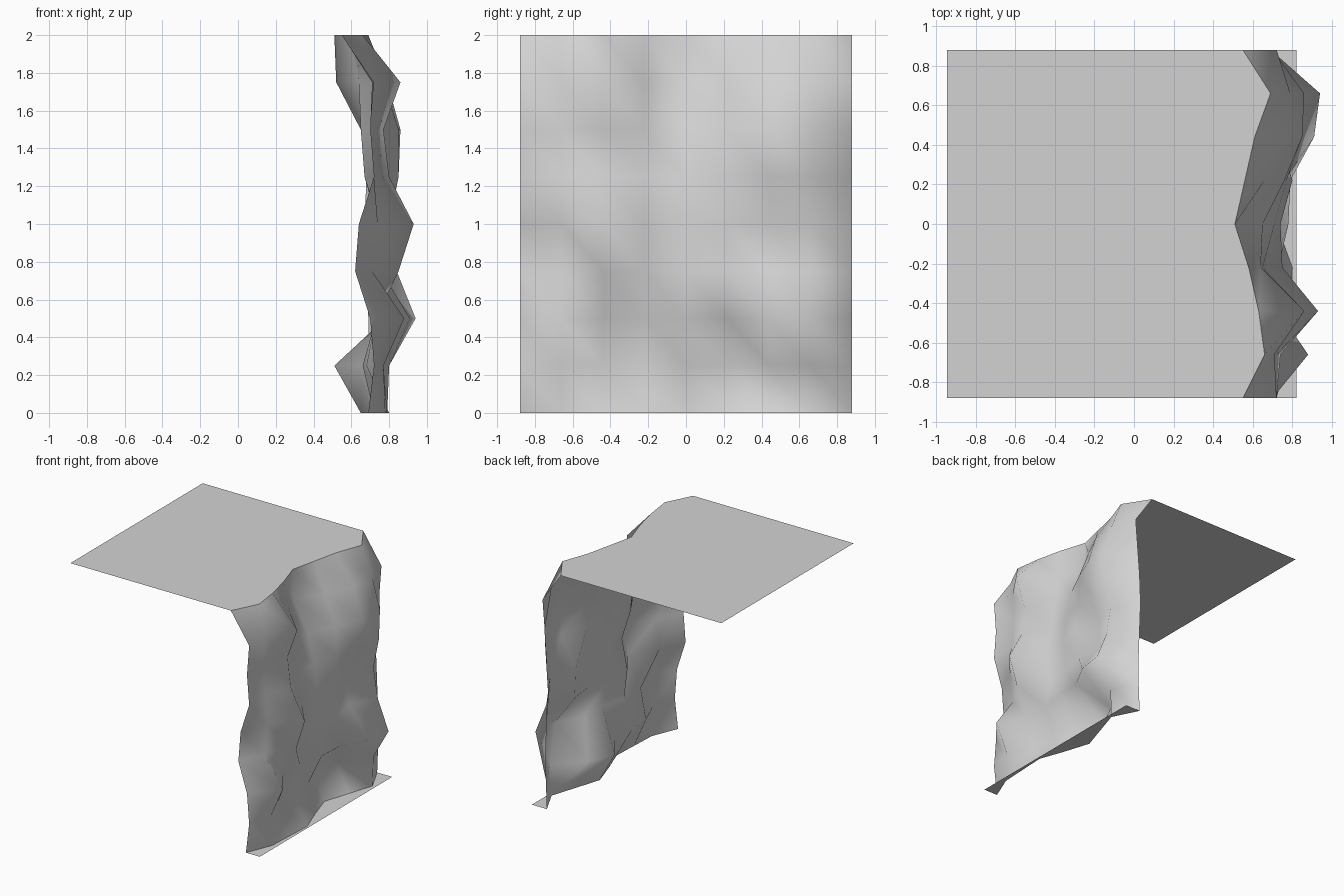
import bpy
import bmesh

cube = bpy.data.objects.get("Cube")
if cube:
    bpy.data.objects.remove(cube, do_unlink=True)

# One plain stone material
stone = bpy.data.materials.new("grey_stone")
stone.use_nodes = True
grey = (0.65, 0.65, 0.65, 1)
stone.diffuse_color = grey
stone.node_tree.nodes["Principled BSDF"].inputs["Base Color"].default_value = grey

# Cliff proportions
HALF_DEPTH = 0.88
HEIGHT = 2.0
BACK_X = -0.945
FOOT_X = 0.82
CELLS = 8

# Outward bulge of the rock in hundredths: rows from foot to rim, front to back
BULGE = [
    [69, 78, 79, 80, 72, 65, 72, 79, 68],
    [72, 77, 68, 66, 66, 51, 61, 80, 69],
    [70, 88, 73, 73, 78, 79, 91, 94, 69],
    [62, 71, 85, 70, 72, 76, 73, 84, 68],
    [64, 74, 93, 75, 74, 80, 72, 80, 67],
    [72, 72, 80, 67, 71, 77, 85, 85, 68],
    [70, 70, 77, 65, 65, 76, 85, 86, 70],
    [72, 71, 86, 64, 52, 66, 77, 79, 72],
    [55, 66, 63, 58, 51, 56, 61, 69, 55],
]


def depth_at(i):
    return HALF_DEPTH * (2 * i / CELLS - 1)


def add_object(name, bm, smooth):
    mesh = bpy.data.meshes.new(name)
    for face in bm.faces:
        face.smooth = smooth
    bm.to_mesh(mesh)
    bm.free()
    mesh.materials.append(stone)
    obj = bpy.data.objects.new(name, mesh)
    bpy.context.collection.objects.link(obj)
    return obj


def add_rock_wall():
    """Rough vertical sheet, each cell split along the same diagonal."""
    bm = bmesh.new()
    grid = [[bm.verts.new((x / 100, depth_at(i), HEIGHT * j / CELLS))
             for i, x in enumerate(row)] for j, row in enumerate(BULGE)]
    for low, high in zip(grid, grid[1:]):
        for i in range(CELLS):
            bm.faces.new((low[i], low[i + 1], high[i]))
            bm.faces.new((low[i + 1], high[i + 1], high[i]))
    add_object("cliff_wall", bm, True)


def add_ledge(name, z, left_edge, right_edge):
    """Level sheet filling the space between two edges."""
    bm = bmesh.new()
    pairs = [[bm.verts.new((x, depth_at(i), z)) for x in ends]
             for i, ends in enumerate(zip(left_edge, right_edge))]
    for (a, b), (d, c) in zip(pairs, pairs[1:]):
        bm.faces.new((a, b, c, d))
    add_object(name, bm, False)


# Cliff face, the plateau behind its rim, and the ground strip at its foot
rim = [x / 100 for x in BULGE[-1]]
foot = [x / 100 for x in BULGE[0]]
add_rock_wall()
add_ledge("plateau", HEIGHT, [BACK_X] * len(rim), rim)
add_ledge("ground_strip", 0, foot, [FOOT_X] * len(foot))
